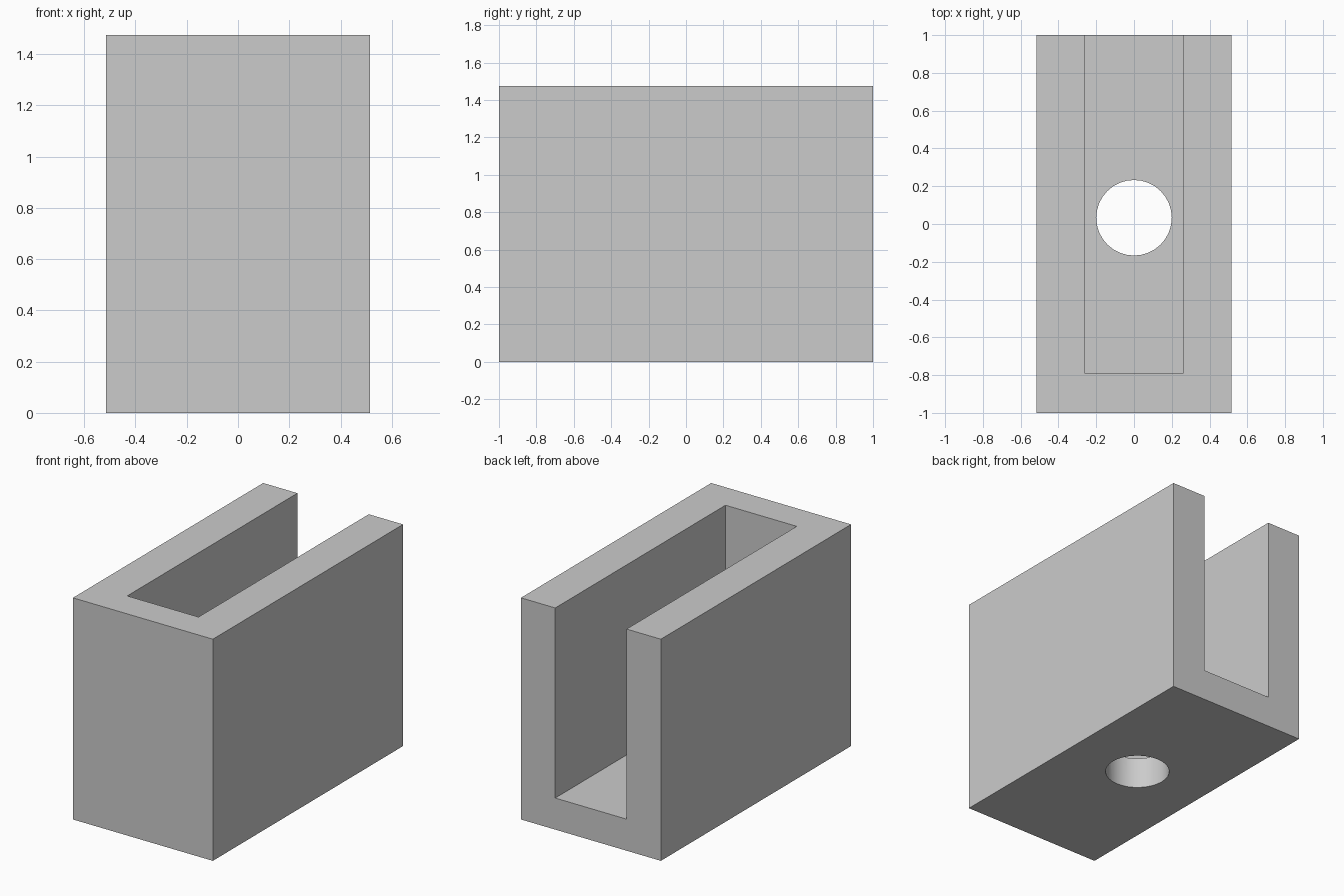
import bpy
import math

WIDTH, LENGTH, HEIGHT = 1.03, 2.0, 1.475
SLOT_WIDTH, WALL, FLOOR = 0.525, 0.21, 0.21
HOLE_RADIUS, HOLE_Y = 0.2, 0.033

default = bpy.data.objects.get("Cube")
if default:
    bpy.data.objects.remove(default, do_unlink=True)

# Single grey finish
grey = bpy.data.materials.new("light_grey")
grey.use_nodes = True
colour = (0.6, 0.6, 0.6, 1)
grey.diffuse_color = colour
grey.node_tree.nodes["Principled BSDF"].inputs["Base Color"].default_value = colour


def box(name, low, high):
    """Add a box spanning two opposite corners."""
    centre = [(a + b) / 2 for a, b in zip(low, high)]
    bpy.ops.mesh.primitive_cube_add(size=1, location=centre)
    obj = bpy.context.object
    obj.name = name
    obj.scale = [b - a for a, b in zip(low, high)]
    bpy.ops.object.transform_apply(location=True, rotation=False, scale=True)
    obj.data.materials.append(grey)
    return obj


def cut(target, cutter):
    """Subtract the cutter, then remove it."""
    mod = target.modifiers.new("cut", "BOOLEAN")
    mod.operation = "DIFFERENCE"
    mod.solver = "EXACT"
    mod.object = cutter
    cutter.hide_render = True
    bpy.context.view_layer.objects.active = target
    bpy.ops.object.modifier_apply(modifier=mod.name)
    bpy.data.objects.remove(cutter, do_unlink=True)


# Solid block
block = box("slotted_block", (-WIDTH / 2, -LENGTH / 2, 0), (WIDTH / 2, LENGTH / 2, HEIGHT))

# Slot open at the top and back
slot = box("slot_cutter", (-SLOT_WIDTH / 2, -LENGTH / 2 + WALL, FLOOR),
           (SLOT_WIDTH / 2, LENGTH, HEIGHT + 1))
cut(block, slot)

# Round hole through the floor
bpy.ops.mesh.primitive_cylinder_add(vertices=32, radius=HOLE_RADIUS, depth=1,
                                    location=(0, HOLE_Y, 0))
hole = bpy.context.object
hole.name = "hole_cutter"
hole.data.materials.append(grey)
cut(block, hole)

# Smooth hole wall, crisp edges
bpy.ops.object.select_all(action="DESELECT")
block.select_set(True)
bpy.context.view_layer.objects.active = block
bpy.ops.object.shade_smooth_by_angle(angle=math.radians(30))
